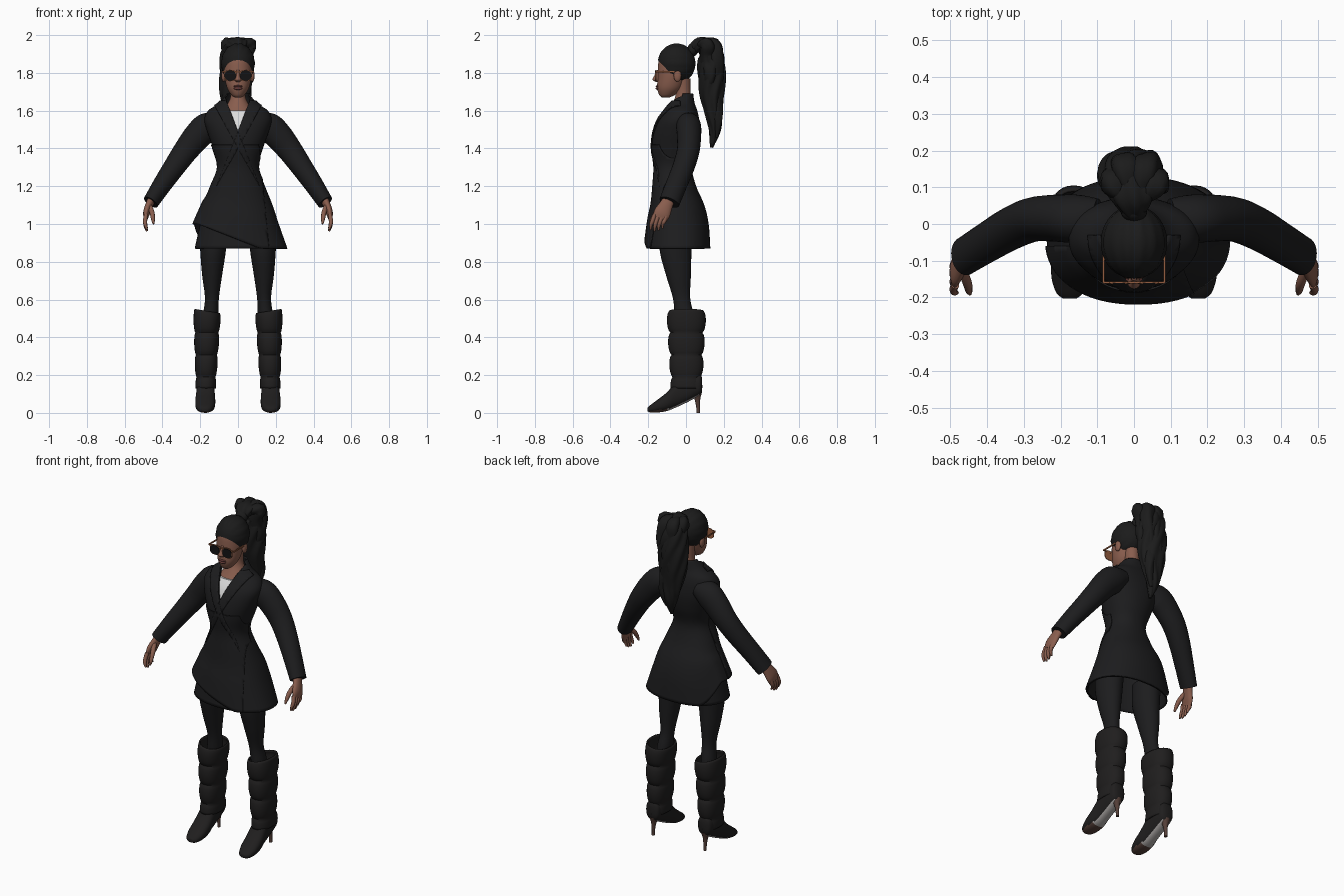
import bpy, bmesh, math
from mathutils import Vector

if "Cube" in bpy.data.objects:
    bpy.data.objects.remove(bpy.data.objects["Cube"])


def material(name, *rgb):
    m = bpy.data.materials.new(name)
    m.use_nodes = True
    m.diffuse_color = (*rgb, 1)
    m.node_tree.nodes["Principled BSDF"].inputs["Base Color"].default_value = (*rgb, 1)
    return m


BLACK = material("black cloth", .012, .012, .013)
LEATHER = material("black leather", .014, .013, .013)
HAIR = material("black hair", .011, .011, .011)
SKIN = material("brown skin", .25, .11, .075)
LIP = material("dark lip", .15, .05, .045)
WHITE = material("white shirt", .72, .72, .72)
FRAME = material("copper frame", .3, .11, .05)
LENS = material("dark lens", .006, .006, .007)
SOLE = material("grey sole", .4, .38, .37)
HEEL = material("brown heel", .09, .05, .04)
Z, Y = Vector((0, 0, 1)), Vector((0, 1, 0))


def finish(name, bm, mats, mirror=False, thick=0, out=False):
    """Turn a bmesh into a smooth object, optionally mirrored and thickened."""
    mesh = bpy.data.meshes.new(name)
    bm.to_mesh(mesh)
    bm.free()
    ob = bpy.data.objects.new(name, mesh)
    bpy.context.collection.objects.link(ob)
    for m in mats:
        mesh.materials.append(m)
    bpy.ops.object.select_all(action='DESELECT')
    ob.select_set(True)
    bpy.context.view_layer.objects.active = ob
    bpy.ops.object.shade_smooth_by_angle(angle=math.radians(50))
    if thick:
        mod = ob.modifiers.new("thickness", 'SOLIDIFY')
        mod.thickness, mod.offset = thick, 1 if out else -1
    if mirror:
        ob.modifiers.new("mirror", 'MIRROR')
    return ob


def smooth_path(pts, steps):
    """Catmull-Rom through rows of x, y, z, width, depth."""
    rows = [pts[0], *pts, pts[-1]]
    for i in range(len(pts) - 1):
        for k in range(steps):
            t = k / steps
            yield [b + t / 2 * (c - a + t * (2*a - 5*b + 4*c - d + t * (3*(b - c) + d - a)))
                   for a, b, c, d in zip(*rows[i:i + 4])]
    yield list(pts[-1])


def loft(name, pts, *mats, axis=None, n=32, p=2, steps=5, ridge=0, lobes=7,
         cap=True, edit=None, **kw):
    """Skin rounded rings along a path; axis fixes the ring direction."""
    bm = bmesh.new()
    rows = list(smooth_path(pts, steps))
    rings = []
    for i, r in enumerate(rows):
        lo, hi = rows[max(i - 1, 0)], rows[min(i + 1, len(rows) - 1)]
        t = axis or (Vector(hi[:3]) - Vector(lo[:3])).normalized()
        u = Vector((1, 0, 0))
        u = (u - t * u.dot(t)).normalized()
        v = t.cross(u)
        ring = []
        for k in range(n):
            a = math.tau * k / n
            c, s = (math.copysign(abs(f) ** (2 / p), f) for f in (math.cos(a), math.sin(a)))
            g = 1 + ridge * math.cos(lobes * a + 5 * math.sin(i / 8))
            ring.append(bm.verts.new(Vector(r[:3]) + u * c * r[3] * g + v * s * r[4] * g))
        rings.append(ring)
    for a, b in zip(rings, rings[1:]):
        for k in range(n):
            j = (k + 1) % n
            bm.faces.new((a[k], a[j], b[j], b[k]))
    if cap:
        bm.faces.new(rings[0])
        bm.faces.new(rings[-1])
    bmesh.ops.recalc_face_normals(bm, faces=bm.faces)
    if edit:
        edit(bm)
    return finish(name, bm, mats, **kw)


def cut(bm, co, no, clear=True):
    geom = bm.verts[:] + bm.edges[:] + bm.faces[:]
    bmesh.ops.bisect_plane(bm, geom=geom, plane_co=co, plane_no=no, clear_outer=clear)


def ball(name, co, size, mat, mirror=False, edit=None, ridge=0):
    bm = bmesh.new()
    bmesh.ops.create_uvsphere(bm, u_segments=48, v_segments=24, radius=1)
    for v in bm.verts:
        g = 1 + ridge * math.cos(14 * math.atan2(v.co.z, v.co.x)) * math.hypot(v.co.x, v.co.z)
        v.co = Vector(co) + Vector(a * b * g for a, b in zip(v.co, size))
    if edit:
        edit(bm)
    return finish(name, bm, [mat], mirror)


def box(name, co, size, mat, mirror=False):
    bm = bmesh.new()
    bmesh.ops.create_cube(bm, size=1)
    for v in bm.verts:
        v.co = Vector(co) + Vector(a * b for a, b in zip(v.co, size))
    return finish(name, bm, [mat], mirror)


# Coat: flared body with an open V neck and a slanted wrap hem
coat = [(.012, -.043, .87, .25, .172), (.004, -.04, 1, .212, .16), (0, -.043, 1.1, .183, .14),
        (0, -.06, 1.2, .143, .114), (0, -.068, 1.3, .107, .1), (0, -.06, 1.4, .132, .12),
        (0, -.05, 1.48, .16, .123), (0, -.04, 1.55, .178, .11), (0, -.028, 1.6, .158, .088),
        (0, -.022, 1.64, .1, .068), (0, -.012, 1.69, .06, .05)]
NECK = Vector((0, 0, 1.49))
SLOPE = .38


def slant(bm):
    for v in bm.verts:
        x, y, z = v.co
        if z < 1.15:
            rise = min(max((.12 - x) / .33, 0), 1) * min(max((.09 - y) / .09, 0), 1)
            v.co.z = 1.15 - (1.15 - z) * (1 - .46 * rise)


def coat_edit(bm):
    slant(bm)
    for s in (1, -1):
        cut(bm, NECK, (s, 0, -SLOPE), clear=False)
    gone = []
    for f in bm.faces:
        c = f.calc_center_median()
        if c.y < -.02 and abs(c.x) < SLOPE * (c.z - NECK.z):
            gone.append(f)
    bmesh.ops.delete(bm, geom=gone, context='FACES')


def lapel_edit(bm):
    cut(bm, NECK, (-1, 0, SLOPE))
    cut(bm, (0, 0, 1.4), (1, 0, -.55))
    cut(bm, (0, -.03, 0), Y)
    cut(bm, (0, 0, 1.65), Z)


def panel_edit(bm):
    slant(bm)
    cut(bm, (.125, 0, 1.25), (1, 0, .1))
    cut(bm, (0, -.06, 0), Y)
    cut(bm, (0, 0, 1.42), Z)


loft("coat_body", coat, BLACK, axis=Z, n=64, p=2.2, cap=False, edit=coat_edit, thick=.008)
loft("coat_lapels", coat, BLACK, axis=Z, n=64, p=2.2, cap=False, edit=lapel_edit,
     thick=.007, out=True, mirror=True)
loft("coat_wrap_panel", coat, BLACK, axis=Z, n=64, p=2.2, cap=False, edit=panel_edit,
     thick=.005, out=True)
under = [(x, y, z, a * .965, b * .965) for x, y, z, a, b in coat[:4]]
loft("coat_under_panel", under, BLACK, axis=Z, n=48, p=2.2, cap=False, thick=.006)
shirt = [(x, y, z, a * .94, b * .95) for x, y, z, a, b in coat[5:9]]
loft("shirt", shirt, WHITE, axis=Z, n=48, p=2.2)
loft("sleeves", [(.1, .01, 1.535, .05, .06), (.16, .014, 1.515, .076, .066),
                 (.215, .016, 1.465, .074, .064), (.275, .012, 1.39, .066, .06),
                 (.335, -.012, 1.305, .058, .058), (.4, -.05, 1.21, .05, .056),
                 (.462, -.088, 1.115, .042, .055)], BLACK, n=28, mirror=True)

# Hands
loft("palms", [(.452, -.085, 1.14, .022, .03), (.47, -.105, 1.1, .02, .036),
               (.484, -.125, 1.06, .018, .044), (.489, -.138, 1.03, .011, .04)],
     SKIN, n=20, mirror=True)
for i, name in enumerate(("index", "middle", "ring", "little")):
    y, drop = -.166 + i * .021, (.008, 0, .004, .016)[i]
    loft(name + "_fingers", [(.487, y, 1.05, .011, .011), (.492, y - .012, 1.015, .011, .011),
                             (.489, y - .02, .985 + drop, .009, .009),
                             (.482, y - .021, .962 + drop, .005, .005)],
         SKIN, n=12, steps=4, mirror=True)
loft("thumbs", [(.468, -.125, 1.095, .013, .014), (.455, -.158, 1.06, .013, .013),
                (.45, -.18, 1.025, .01, .01), (.447, -.19, 1.0, .005, .005)],
     SKIN, n=12, steps=4, mirror=True)

# Legs
loft("legs", [(.13, -.05, .98, .075, .085), (.132, -.055, .86, .068, .084),
              (.137, -.04, .73, .053, .066), (.138, -.024, .61, .037, .046),
              (.145, -.01, .52, .04, .05), (.155, 0, .4, .04, .05)],
     BLACK, axis=Z, n=28, mirror=True)

# Boots: slouched shaft in folds, pointed foot with an arched sole, thin heel
shaft = []
for i in range(36):
    h = i / 35
    z = .13 + .412 * h
    fold = abs(math.sin(math.pi * (z - .19) / .117)) ** .5
    shaft.append((.171 - .008 * h, .002, z, .046 + .02 * h + .008 * fold,
                  .068 + .022 * h + .016 * fold))


def shaft_edit(bm):
    for v in bm.verts:
        if v.co.z > .5:
            v.co.z += (v.co.z - .5) * (v.co.x - .18) * 4
    cut(bm, (0, 0, .56), Z)


loft("boot_shafts", shaft, LEATHER, axis=Z, p=2.3, steps=1, cap=False, edit=shaft_edit,
     thick=.008, mirror=True)


def sole_edit(bm):
    for f in bm.faces:
        if f.normal.z < -.72:
            f.material_index = 2 if f.calc_center_median().y < -.1 else 1


loft("boot_feet", [(.172, .086, .15, .02, .03), (.172, .075, .15, .04, .055),
                   (.172, .04, .14, .047, .066), (.172, 0, .125, .048, .072),
                   (.172, -.05, .098, .049, .068), (.173, -.1, .06, .053, .05),
                   (.174, -.15, .036, .05, .034), (.175, -.188, .022, .036, .02),
                   (.175, -.203, .018, .018, .01)],
     LEATHER, SOLE, HEEL, axis=Y, p=2.4, edit=sole_edit, mirror=True)
loft("boot_heels", [(.172, .055, .11, .03, .03), (.172, .06, .075, .015, .016),
                    (.172, .064, .03, .009, .01), (.172, .065, 0, .009, .01)],
     HEEL, axis=Z, n=16, mirror=True)

# Neck and head
loft("neck", [(0, -.035, 1.585, .1, .08), (0, -.025, 1.63, .06, .055),
              (0, -.016, 1.68, .039, .04), (0, -.02, 1.77, .041, .043)], SKIN, axis=Z)
loft("face", [(0, -.108, 1.67, .018, .02), (0, -.1, 1.684, .036, .042),
              (0, -.087, 1.72, .058, .066), (0, -.077, 1.77, .07, .073),
              (0, -.07, 1.82, .074, .079), (0, -.065, 1.87, .07, .078),
              (0, -.06, 1.915, .052, .06), (0, -.06, 1.94, .015, .02)],
     SKIN, axis=Z, n=40)
loft("nose", [(0, -.143, 1.815, .008, .01), (0, -.153, 1.785, .01, .015),
              (0, -.159, 1.764, .018, .018), (0, -.15, 1.752, .01, .01)], SKIN, axis=Z, n=16)
ball("ears", (.076, -.045, 1.785), (.012, .02, .032), SKIN, mirror=True)
for name, z, h in (("upper_lip", 1.729, .006), ("lower_lip", 1.718, .008)):
    ball(name, (0, -.15, z), (.023, .011, h), LIP)

# Glasses
for name, y, size, mat in (("frames", -.157, .034, FRAME), ("lenses", -.16, .03, LENS)):
    loft("glasses_" + name, [(.041, y, 1.786, size, size - .004),
                             (.041, y - .004, 1.786, size, size - .004)],
         mat, axis=Y, p=2.6, steps=1, mirror=True)
box("glasses_bar", (0, -.159, 1.806), (.168, .005, .007), FRAME)
box("glasses_temples", (.083, -.11, 1.805), (.005, .1, .008), FRAME, mirror=True)

# Hair: swept-back cap, tie and ponytail made of twisting locks


def hairline(bm):
    cut(bm, (0, -.143, 1.862), (0, -.72, -.69))


ball("hair_cap", (0, -.05, 1.85), (.089, .1, .106), HAIR, edit=hairline, ridge=.018)
ball("hair_tie", (0, .035, 1.922), (.036, .028, .036), HAIR)
loft("ponytail", [(0, .03, 1.92, .028, .028), (-.004, .075, 1.948, .06, .04),
                  (-.008, .125, 1.91, .08, .062), (-.01, .135, 1.82, .086, .072),
                  (-.012, .138, 1.7, .082, .066), (-.008, .146, 1.6, .066, .048),
                  (-.004, .152, 1.5, .04, .032), (0, .135, 1.405, .008, .008)],
     HAIR, n=56, steps=8, ridge=.06)
for i, (x, y, low) in enumerate(((-.055, .13, 1.6), (.05, .125, 1.66), (-.015, .172, 1.52),
                                 (.03, .165, 1.46))):
    lock = [(x * .5, .07, 1.95, .018, .018)]
    for k in range(7):
        h = k / 6
        sway = .012 * math.sin(k * 1.7 + i * 2)
        width = .038 - .03 * h ** 3
        lock.append((x * (1 - .3 * h) + sway, y - .02 * (1 - h) ** 4 + sway * .5,
                     1.95 + (low - 1.95) * h, width, width))
    loft("ponytail_lock_%d" % (i + 1), lock, HAIR, n=20, ridge=.07, lobes=4)
